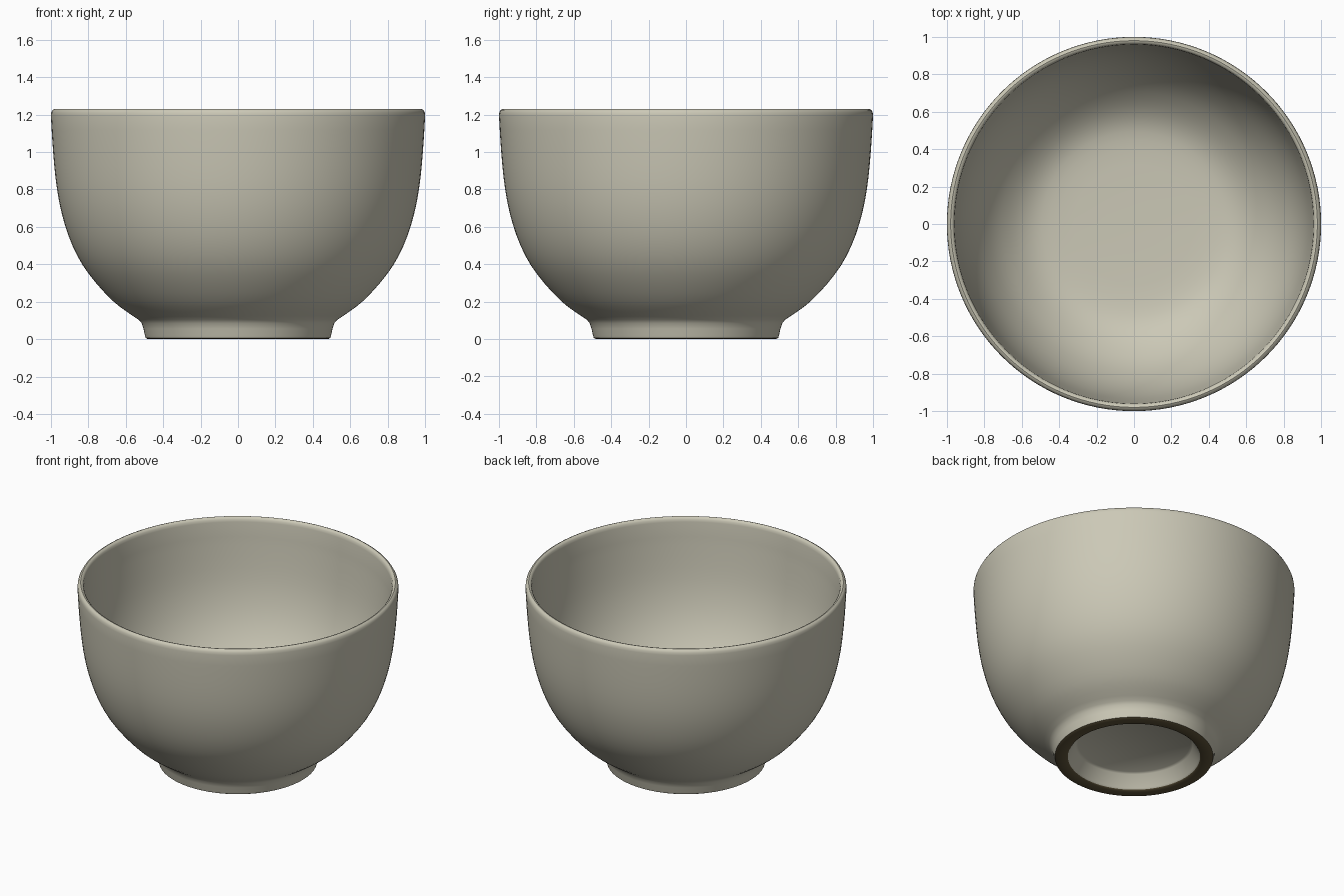
import bpy, bmesh, math

if "Cube" in bpy.data.objects:
    bpy.data.objects.remove(bpy.data.objects["Cube"])

SEGMENTS = 128

def material(name, rgb):
    m = bpy.data.materials.new(name)
    m.diffuse_color = (*rgb, 1)
    m.use_nodes = True
    m.node_tree.nodes["Principled BSDF"].inputs["Base Color"].default_value = m.diffuse_color
    return m

# Profile anchors (radius, height)
recess = [(0, 0.10), (0.35, 0.10), (0.365, 0.09), (0.405, 0.014), (0.412, 0.006)]
foot = [(0.42, 0.0), (0.482, 0.0), (0.493, 0.006), (0.498, 0.022), (0.505, 0.055), (0.515, 0.085)]
wall_out = [(0.53, 0.103), (0.60, 0.15), (0.67, 0.205), (0.755, 0.295), (0.83, 0.395),
            (0.885, 0.50), (0.925, 0.61), (0.955, 0.73), (0.975, 0.86), (0.988, 1.0), (0.996, 1.12)]
rim = [(1.0, 1.195), (0.998, 1.212), (0.991, 1.225), (0.98, 1.23), (0.97, 1.227), (0.962, 1.217), (0.959, 1.20)]
wall_in = [(0.954, 1.10), (0.943, 0.97), (0.926, 0.82), (0.900, 0.69), (0.862, 0.57), (0.81, 0.46),
           (0.745, 0.36), (0.67, 0.28), (0.60, 0.225), (0.53, 0.19), (0.45, 0.172), (0.32, 0.163), (0, 0.16)]

def smooth(pts):
    """Catmull-Rom subdivision of a profile, two steps per span."""
    out = []
    for i in range(len(pts) - 1):
        p0, p1, p2, p3 = pts[max(i - 1, 0)], pts[i], pts[i + 1], pts[min(i + 2, len(pts) - 1)]
        mid = tuple((-a + 9 * b + 9 * c - d) / 16 for a, b, c, d in zip(p0, p1, p2, p3))
        out += [p1, mid]
    return out + [pts[-1]]

profile = recess + foot + smooth(wall_out) + rim + smooth(wall_in)

# Lathe the profile into one closed bowl
bm = bmesh.new()
verts = [bm.verts.new((r, 0, z)) for r, z in profile]
edges = [bm.edges.new(pair) for pair in zip(verts, verts[1:])]
bmesh.ops.spin(bm, geom=verts + edges, cent=(0, 0, 0), axis=(0, 0, 1),
               angle=2 * math.pi, steps=SEGMENTS, use_merge=True)
bmesh.ops.remove_doubles(bm, verts=bm.verts, dist=1e-5)
bmesh.ops.recalc_face_normals(bm, faces=bm.faces)

# Bare clay on the underside of the foot ring
for f in bm.faces:
    c = f.calc_center_median()
    f.material_index = 1 if c.z < 0.005 else 0

mesh = bpy.data.meshes.new("bowl")
bm.to_mesh(mesh)
bm.free()
bowl = bpy.data.objects.new("bowl", mesh)
bpy.context.collection.objects.link(bowl)
mesh.materials.append(material("cream glaze", (0.60, 0.58, 0.47)))
mesh.materials.append(material("bare brown clay", (0.11, 0.085, 0.04)))

bpy.context.view_layer.objects.active = bowl
bowl.select_set(True)
bpy.ops.object.shade_smooth_by_angle(angle=math.radians(40))
